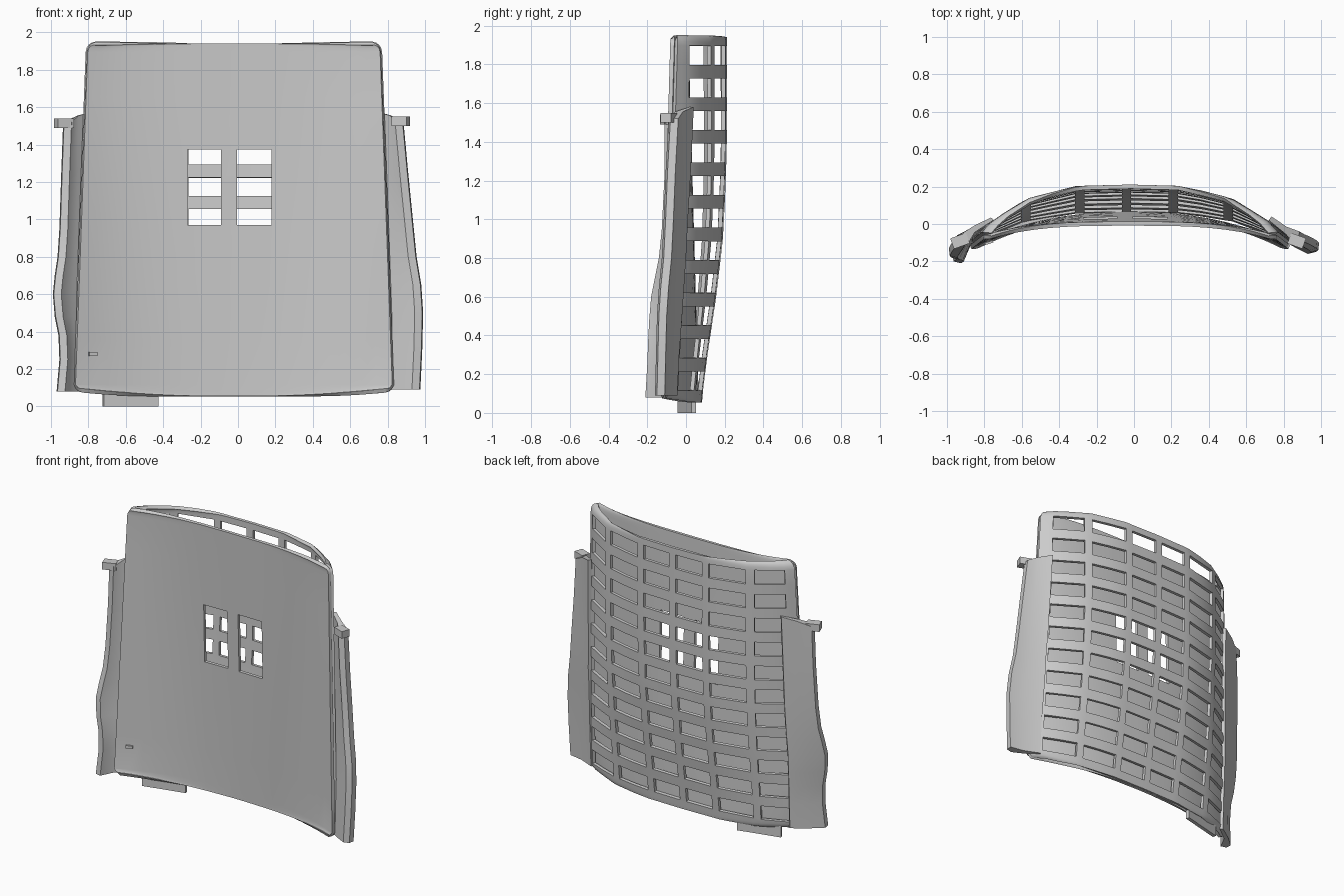
import bpy, bmesh, math

if "Cube" in bpy.data.objects:
    bpy.data.objects.remove(bpy.data.objects["Cube"])

grey = bpy.data.materials.new("light_grey")
grey.diffuse_color = (0.6, 0.6, 0.6, 1)
grey.use_nodes = True
grey.node_tree.nodes["Principled BSDF"].inputs["Base Color"].default_value = grey.diffuse_color
CX = -0.022                      # middle of the panels
Z0, Z1 = 0.07, 1.94              # panel bottom and top


def lerp(pts, t):
    """Piecewise linear lookup."""
    if t <= pts[0][0]:
        return pts[0][1]
    for (a, va), (b, vb) in zip(pts, pts[1:]):
        if t <= b:
            return va + (vb - va) * (t - a) / (b - a)
    return pts[-1][1]


def half_width(z):
    w = 0.853 + (0.783 - 0.853) * (z - Z0) / (Z1 - Z0)
    r = 0.045                    # rounded corners
    d = max(r - (Z1 - z), r - (z - Z0), 0) / r
    return w - r * (1 - math.sqrt(max(0, 1 - d * d)))


def edge_y(z):
    return -0.125 + 0.055 * (z - Z0) / (Z1 - Z0)


def front_y(u, z):
    t = (z - Z0) / (Z1 - Z0)
    centre = 0.055 - 0.053 * t
    return edge_y(z) + (centre - edge_y(z)) * (1 - abs(u) ** (2.3 + 0.9 * t))


BACK_DEPTH = [(0.06, 0.07), (0.3, 0.1), (0.6, 0.145), (0.9, 0.18), (1.2, 0.195), (1.4, 0.2), (1.94, 0.2)]
BACK_SHAPE = [(0, 1), (0.36, 0.97), (0.68, 0.72), (0.92, 0.27), (1, 0)]


def back_y(u, z):
    e = edge_y(z) + 0.02
    return e + (lerp(BACK_DEPTH, z) - e) * lerp(BACK_SHAPE, abs(u))


def finish(name, bm, thick=0, angle=35):
    bmesh.ops.recalc_face_normals(bm, faces=bm.faces)
    me = bpy.data.meshes.new(name)
    bm.to_mesh(me)
    bm.free()
    ob = bpy.data.objects.new(name, me)
    bpy.context.collection.objects.link(ob)
    me.materials.append(grey)
    bpy.ops.object.select_all(action='DESELECT')
    ob.select_set(True)
    bpy.context.view_layer.objects.active = ob
    if thick:
        m = ob.modifiers.new("thickness", 'SOLIDIFY')
        m.thickness, m.offset = thick, 0
        bpy.ops.object.modifier_apply(modifier=m.name)
    bpy.ops.object.shade_smooth_by_angle(angle=math.radians(angle))
    return ob


def sheet(name, xs, zs, depth, hole, thick):
    """Curved sheet from column and row breaks; hole(x, z) removes cells."""
    bm = bmesh.new()
    rows = []
    for z in zs:
        w, row = half_width(z), []
        for x in xs:
            # outer columns follow the tapering edge
            s = x - CX
            if abs(s) > 0.6:
                s = math.copysign(0.6 + (abs(s) - 0.6) * (w - 0.6) / 0.25, s)
            u = s / w
            lift = 0.03 * (abs(u) ** 3 - 0.5) if z < 0.1 else 0
            row.append(bm.verts.new((CX + s, depth(u, z), z + lift)))
        rows.append(row)
    for j in range(len(zs) - 1):
        for i in range(len(xs) - 1):
            if hole((xs[i] + xs[i + 1]) / 2, (zs[j] + zs[j + 1]) / 2):
                continue
            bm.faces.new((rows[j][i], rows[j][i + 1], rows[j + 1][i + 1], rows[j + 1][i]))
    loose = [v for v in bm.verts if not v.link_faces]
    bmesh.ops.delete(bm, geom=loose, context='VERTS')
    return finish(name, bm, thick)


corner = [0.004, 0.012, 0.025, 0.045]
ends = [Z0] + [Z0 + c for c in corner] + [Z1 - c for c in corner[::-1]] + [Z1]

# front panel with two windows
WINDOWS = [(-0.27, -0.09), (-0.005, 0.18)]
xs = sorted([CX + 0.85 * k / 10 for k in range(-10, 11) if k not in (0, -1, 1, 2, -2, -3)]
            + [v for w in WINDOWS for v in w])
zs = sorted(ends + [0.35, 0.65, 0.97, 1.17, 1.375, 1.65])
sheet("front_panel", xs, zs, front_y,
      lambda x, z: 0.97 < z < 1.375 and any(a < x < b for a, b in WINDOWS), 0.022)

# slatted back panel: 6 columns by 11 rows of openings
BARS = [-0.58, -0.29, -0.04, 0.21, 0.505]
LEFT, RIGHT = CX - 0.79, CX + 0.772
edges = [LEFT] + [b + s for b in BARS for s in (-0.025, 0.025)] + [RIGHT]
columns = list(zip(edges[::2], edges[1::2]))
rows = [(0.117 + 0.168 * k, 0.117 + 0.168 * k + 0.098) for k in range(11)]
xs = [CX - 0.85, CX - 0.82] + edges + [sum(c) / 2 for c in columns] + [CX + 0.82, CX + 0.85]
zs = sorted([e for e in ends if not any(a < e < b for a, b in rows)] + [v for r in rows for v in r])
sheet("back_lattice", sorted(xs), zs, back_y,
      lambda x, z: any(a < x < b for a, b in columns) and any(a < z < b for a, b in rows), 0.022)


# side wings: lofted folded section, tucked behind the panel edge
def wing(name, side, levels, top_drop, bend, front):
    bm = bmesh.new()
    loops = []
    for z, xi, yi, xo, yo in levels:
        t = z > 1.45
        mx, my = xi + (xo - xi) * 0.45, yi + (yo - yi) * bend
        sec = [(xi, yi), (mx + 0.015, my + 0.02), (xo, yo + 0.05), (xo - 0.005, yo + 0.01),
               (xo - 0.045, yo), (mx + 0.01, my - front), (xi - 0.015, yi - front)]
        drop = [0, top_drop * 0.4, top_drop, top_drop, top_drop, top_drop * 0.4, 0]
        loops.append([bm.verts.new((side * x, y, z - (d if t else 0)))
                      for (x, y), d in zip(sec, drop)])
    for a, b in zip(loops, loops[1:]):
        for i in range(7):
            k = (i + 1) % 7
            bm.faces.new((a[i], a[k], b[k], b[i]))
    bm.faces.new(loops[0])
    bm.faces.new(loops[-1])
    finish(name, bm)


wing("left_wing", -1, [
    (0.08, 0.79, -0.025, 0.97, -0.21), (0.25, 0.79, -0.02, 0.955, -0.2),
    (0.38, 0.79, -0.015, 0.96, -0.195), (0.48, 0.79, -0.01, 0.98, -0.19),
    (0.6, 0.79, -0.005, 0.99, -0.18), (0.7, 0.785, 0.0, 0.98, -0.16),
    (0.8, 0.78, 0.005, 0.965, -0.14), (0.95, 0.775, 0.012, 0.955, -0.125),
    (1.25, 0.77, 0.022, 0.945, -0.11), (1.58, 0.765, 0.035, 0.935, -0.11)], 0.06, 0.45, 0.014)
wing("right_wing", 1, [
    (0.09, 0.77, -0.045, 0.975, -0.16), (0.3, 0.77, -0.035, 0.985, -0.155),
    (0.5, 0.765, -0.02, 0.99, -0.15), (0.65, 0.76, -0.01, 0.98, -0.14),
    (0.8, 0.76, 0.0, 0.955, -0.125), (1.0, 0.75, 0.01, 0.935, -0.115),
    (1.25, 0.745, 0.025, 0.91, -0.105), (1.58, 0.735, 0.04, 0.885, -0.09)], 0.06, 0.58, 0.02)


def block(name, centre, size, turn=0):
    bpy.ops.mesh.primitive_cube_add(size=1, location=centre, rotation=(0, 0, turn))
    ob = bpy.context.object
    ob.name, ob.scale = name, size
    ob.data.materials.append(grey)


# hooks at the wing tops, tab under the bottom edge, small latch on the front
block("left_hook", (-0.93, -0.09, 1.515), (0.09, 0.06, 0.05), 0.35)
block("right_hook", (0.87, -0.09, 1.525), (0.085, 0.06, 0.05), -0.35)
block("bottom_tab", (-0.575, 0.005, 0.04), (0.3, 0.025, 0.08), 0.24)
block("front_latch", (-0.775, -0.1, 0.28), (0.045, 0.012, 0.02), 0.3)
